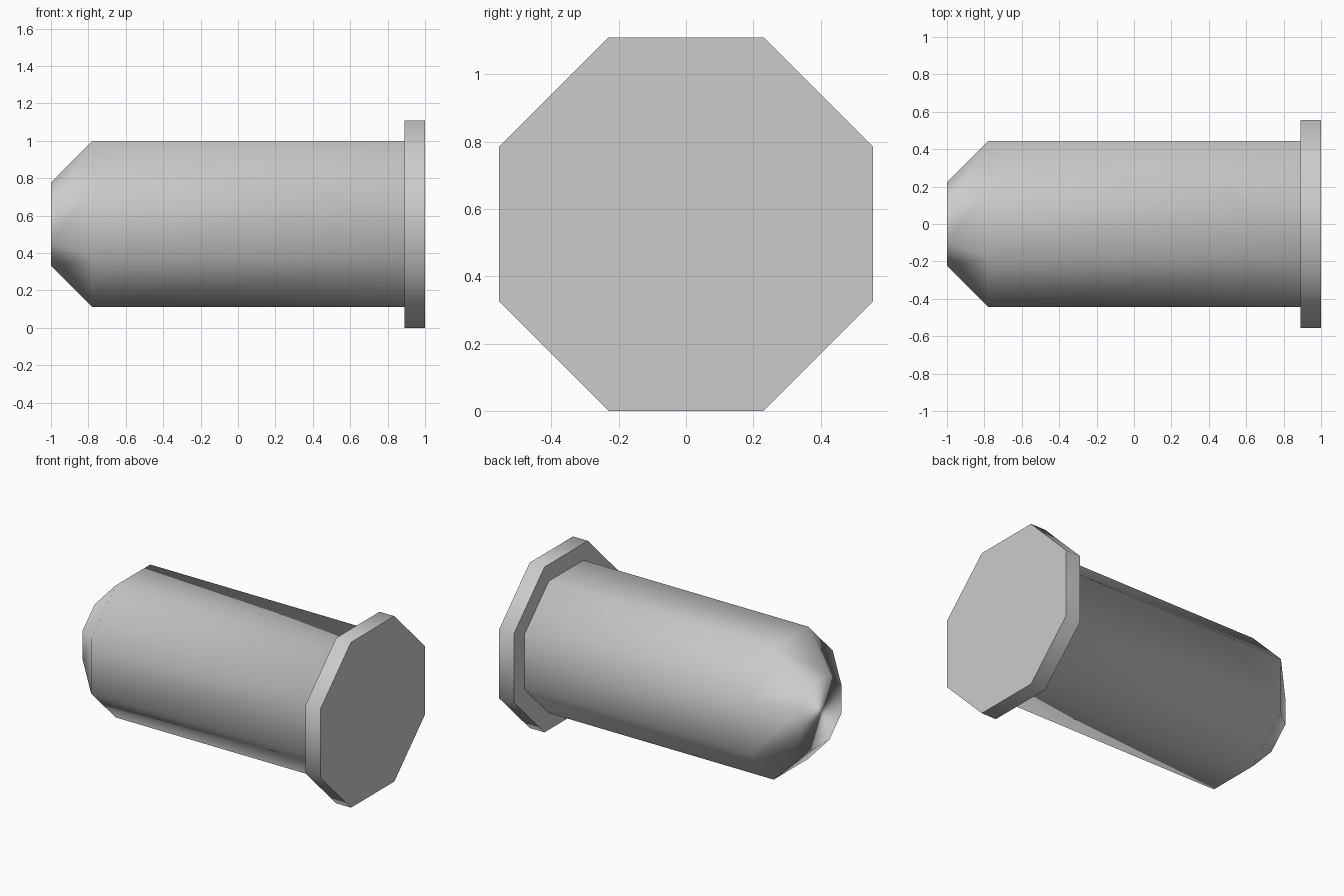
import bpy
import math

cube = bpy.data.objects.get("Cube")
if cube:
    bpy.data.objects.remove(cube, do_unlink=True)

SIDES = 8
AXIS_Z = 0.555

grey = bpy.data.materials.new("plain_grey")
grey.use_nodes = True
colour = (0.6, 0.6, 0.6, 1)
grey.diffuse_color = colour
grey.node_tree.nodes["Principled BSDF"].inputs["Base Color"].default_value = colour


def octagonal_part(name, profile):
    """Sweep (x, apothem) rings along x, closing both ends with flat caps."""
    verts, faces = [], []
    for x, apothem in profile:
        radius = apothem / math.cos(math.pi / SIDES)
        for i in range(SIDES):
            a = 2 * math.pi * (i + 0.5) / SIDES
            verts.append((x, radius * math.cos(a), AXIS_Z + radius * math.sin(a)))
    for ring in range(len(profile) - 1):
        base = ring * SIDES
        for i in range(SIDES):
            j = (i + 1) % SIDES
            faces.append((base + i, base + j, base + SIDES + j, base + SIDES + i))
    last = (len(profile) - 1) * SIDES
    faces.append(tuple(reversed(range(SIDES))))
    faces.append(tuple(range(last, last + SIDES)))
    # Ring order runs counter-clockwise about +x, so turn side faces outward
    faces = [f[::-1] if len(f) == 4 else f for f in faces]
    mesh = bpy.data.meshes.new(name)
    mesh.from_pydata(verts, [], faces)
    mesh.materials.append(grey)
    mesh.shade_smooth()
    obj = bpy.data.objects.new(name, mesh)
    bpy.context.collection.objects.link(obj)
    return obj


# Shaft with a tapered nose, smooth all over
octagonal_part("shaft", [(-1.0, 0.222), (-0.78, 0.443), (0.89, 0.443)])

# Flat head disc with a smooth rim and crisp end faces
head = octagonal_part("head", [(0.89, 0.555), (1.0, 0.555)])
for obj in bpy.context.selected_objects:
    obj.select_set(False)
head.select_set(True)
bpy.context.view_layer.objects.active = head
bpy.ops.object.shade_smooth_by_angle(angle=math.radians(60))
